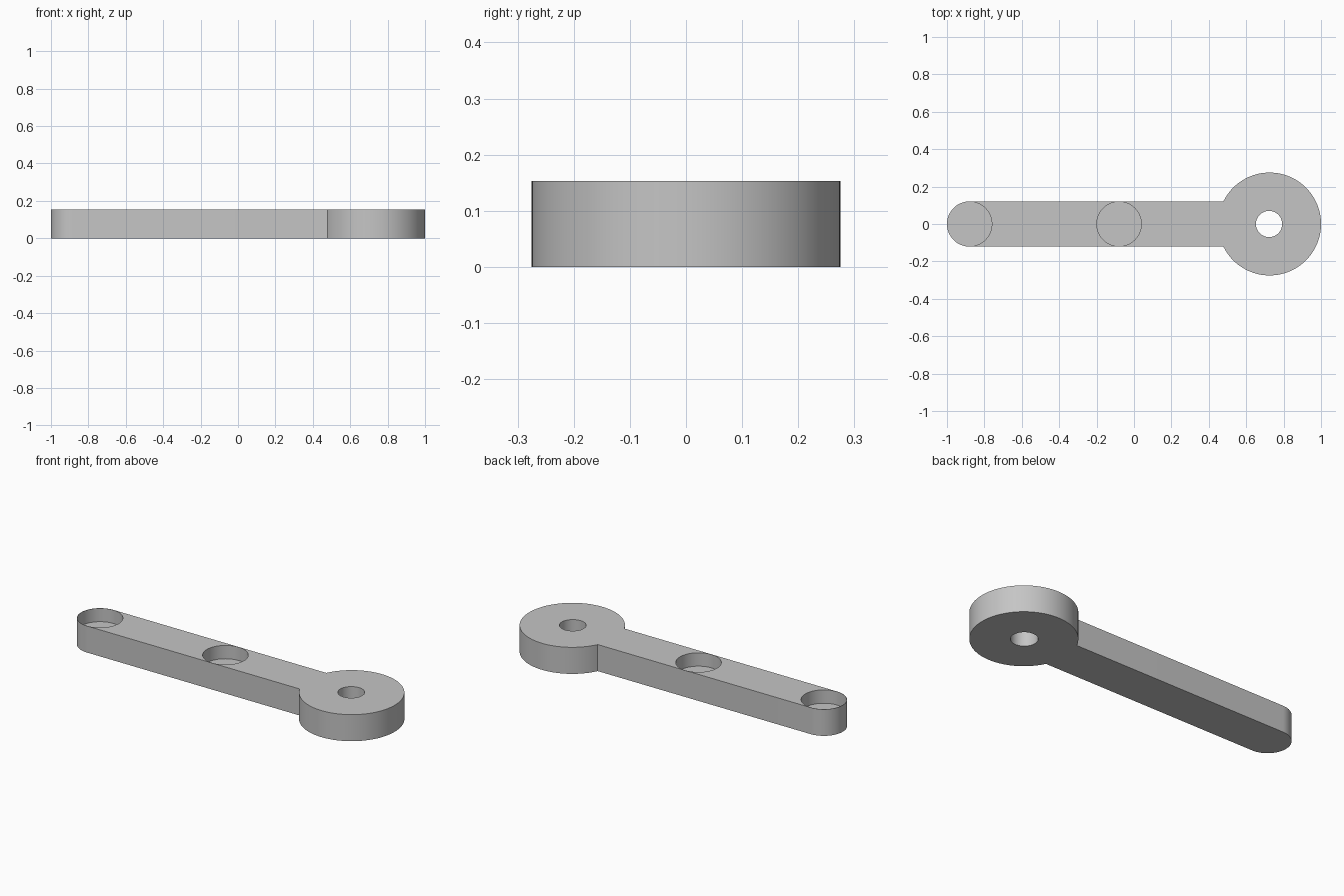
import bpy, bmesh
from math import sin, cos, asin, pi, radians

cube = bpy.data.objects.get("Cube")
if cube:
    bpy.data.objects.remove(cube, do_unlink=True)

HEIGHT = 0.153
ARM_R, ARM_X = 0.121, -0.879     # rounded arm end
DISC_R, DISC_X = 0.275, 0.725    # pivot disc
POCKET_R, POCKET_DEPTH = 0.119, 0.077
HOLE_R = 0.07

grey = bpy.data.materials.new("plain_grey")
grey.use_nodes = True
colour = (0.56, 0.56, 0.56, 1)
grey.diffuse_color = colour
grey.node_tree.nodes["Principled BSDF"].inputs["Base Color"].default_value = colour


def arc(x, r, start, end, steps):
    return [(x + r * cos(start + (end - start) * i / steps),
             r * sin(start + (end - start) * i / steps)) for i in range(steps + 1)]


def extrude_profile(name, points, z0, z1):
    bm = bmesh.new()
    base = bm.faces.new([bm.verts.new((x, y, z0)) for x, y in points])
    top = bmesh.ops.extrude_face_region(bm, geom=[base])["geom"]
    bmesh.ops.translate(bm, vec=(0, 0, z1 - z0),
                        verts=[v for v in top if isinstance(v, bmesh.types.BMVert)])
    bmesh.ops.recalc_face_normals(bm, faces=bm.faces)
    mesh = bpy.data.meshes.new(name)
    bm.to_mesh(mesh)
    bm.free()
    mesh.materials.append(grey)
    obj = bpy.data.objects.new(name, mesh)
    bpy.context.collection.objects.link(obj)
    return obj


# Lever outline: disc arc, then the rounded arm end
join = asin(ARM_R / DISC_R)
outline = (arc(DISC_X, DISC_R, -pi + join, pi - join, 96)
           + arc(ARM_X, ARM_R, pi / 2, 3 * pi / 2, 48))
lever = extrude_profile("lever_arm", outline, 0, HEIGHT)

# Two blind pockets in the arm and a through hole in the disc
cuts = [("end_pocket", ARM_X, POCKET_R, HEIGHT - POCKET_DEPTH),
        ("middle_pocket", -0.08, POCKET_R, HEIGHT - POCKET_DEPTH),
        ("pivot_hole", 0.722, HOLE_R, -0.1)]

bpy.context.view_layer.objects.active = lever
for name, x, r, floor in cuts:
    cutter = extrude_profile(name + "_cutter", arc(x, r, 0, 2 * pi, 96)[:-1], floor, HEIGHT + 0.1)
    cutter.hide_render = True
    mod = lever.modifiers.new(name, "BOOLEAN")
    mod.operation = "DIFFERENCE"
    mod.solver = "EXACT"
    mod.object = cutter
    bpy.ops.object.modifier_apply(modifier=mod.name)
    bpy.data.objects.remove(cutter, do_unlink=True)

# Smooth round walls, crisp rims
for obj in bpy.context.selected_objects:
    obj.select_set(False)
lever.select_set(True)
bpy.ops.object.shade_smooth_by_angle(angle=radians(30))
